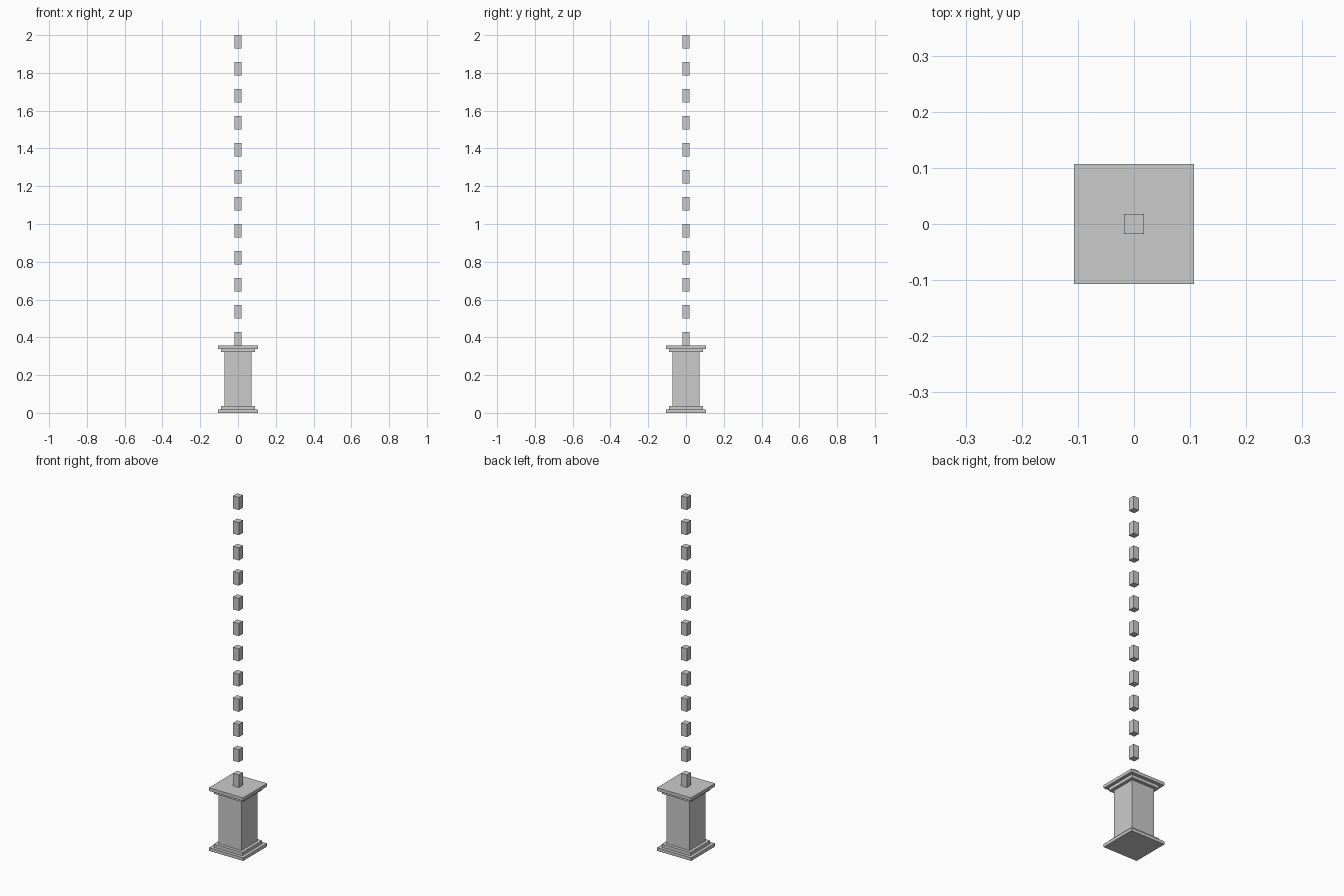
import bpy
import bmesh
from mathutils import Matrix

if "Cube" in bpy.data.objects:
    bpy.data.objects.remove(bpy.data.objects["Cube"])

U = 2 / 56  # base module: one small block width


def box(name, width, z0, z1):
    """Square box centred on the z axis; sizes in modules."""
    bm = bmesh.new()
    size = Matrix.Diagonal((width * U, width * U, (z1 - z0) * U, 1))
    place = Matrix.Translation((0, 0, (z0 + z1) / 2 * U))
    bmesh.ops.create_cube(bm, size=1, matrix=place @ size)
    mesh = bpy.data.meshes.new(name)
    bm.to_mesh(mesh)
    bm.free()
    obj = bpy.data.objects.new(name, mesh)
    bpy.context.collection.objects.link(obj)
    return obj


# Stepped foot
box("base_plate", 6, 0, 0.5)
box("base_step", 5, 0.5, 1)

# Pedestal shaft
box("pedestal_shaft", 4, 1, 9)

# Stepped cap
box("cap_step", 5, 9, 9.5)
box("cap_plate", 6, 9.5, 10)

# Dashed column of floating blocks
for i in range(12):
    z = 10 + 4 * i
    box(f"beam_block_{i + 1:02d}", 1, z, z + 2)
